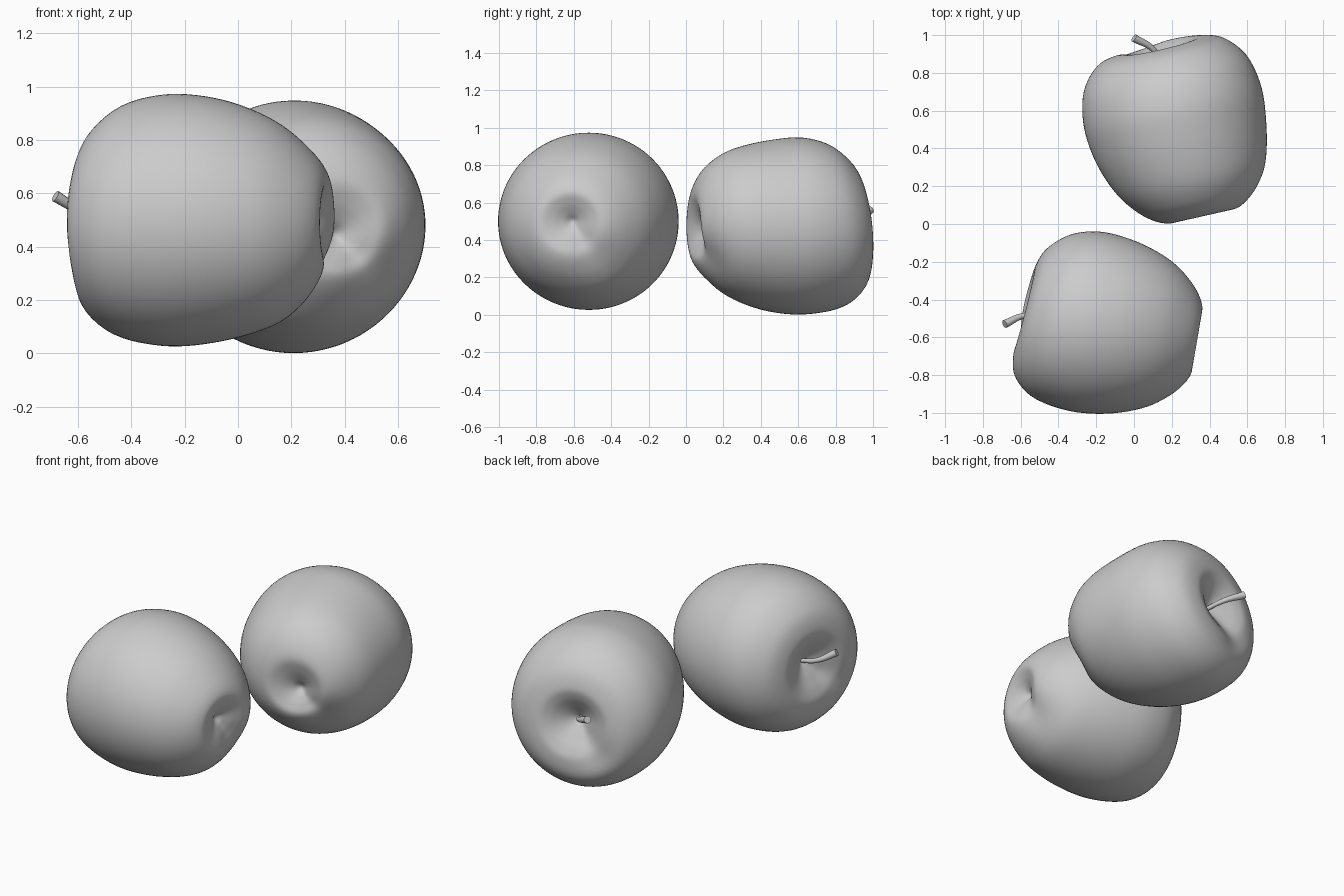
import bpy, bmesh, math
from mathutils import Vector

if "Cube" in bpy.data.objects:
    bpy.data.objects.remove(bpy.data.objects["Cube"])

# half outline of the fruit: (position along core, radius), stem hollow to blossom hollow
PROFILE = [(.335, 0), (.355, .04), (.395, .10), (.432, .165), (.446, .235), (.41, .345),
           (.30, .44), (.14, .48), (-.02, .473), (-.17, .433), (-.31, .362),
           (-.43, .255), (-.482, .17), (-.47, .105), (-.438, .045), (-.41, 0)]
SEG = 96


def smooth_points(pts, n=5):
    """Catmull-Rom through the outline, mirrored at both poles."""
    flip = lambda p: (p[0], -p[1])
    p = [Vector(q) for q in [flip(pts[1])] + pts + [flip(pts[-2])]]
    out = []
    for i in range(1, len(p) - 2):
        a, b, c, d = p[i - 1:i + 3]
        for k in range(n):
            t = k / n
            out.append(.5 * (2 * b + (c - a) * t + (2 * a - 5 * b + 4 * c - d) * t * t
                             + (3 * b - a - 3 * c + d) * t ** 3))
    return out + [p[-2]]


def ease(t):
    t = min(max(t, 0), 1)
    return t * t * (3 - 2 * t)


def valley(ang, deg, r):
    """Soft radial groove running out of a hollow."""
    d = (ang - math.radians(deg) + math.pi) % math.tau - math.pi
    return math.exp(-(d / .55) ** 2) * ease(r / .16) * ease((.40 - r) / .2)


def apple(name, center, axis, tilt, bulge, bulge_deg, shift, grooves):
    """Body turned about axis. tilt slants the stem shoulder, bulge fattens one
    side of the blossom end, shift moves the blossom hollow, grooves = angles."""
    c, a = Vector(center), Vector(axis).normalized()
    side = Vector((abs(a.y), abs(a.x), 0)).normalized()
    up = Vector((0, 0, 1))
    bm = bmesh.new()

    def place(u, r, ang):
        t = ease(u / .4)
        if u < 0:
            lobe = (1 + math.cos(ang - math.radians(bulge_deg))) / 2
            grow = 1 + bulge * lobe * min(-u / .42, 1) ** 2
            move = ease(1 - r / .3) * ease((-u - .3) / .1)
            u += .035 * valley(ang, grooves[1], r) * ease((-u - .2) / .2)
        else:
            grow, move = 1, 0
            u -= .03 * valley(ang, grooves[0], r) * t
        v = r * grow * math.cos(ang) + shift[0] * move
        w = .982 * r * grow * math.sin(ang) + shift[1] * move
        u -= (tilt[0] * v + tilt[1] * w) * t
        return bm.verts.new(c + a * u + side * v + up * w)

    pts = smooth_points(PROFILE)
    rings = [[place(q.x, q.y, math.tau * j / SEG) for j in range(SEG)] for q in pts[1:-1]]
    for r0, r1 in zip(rings, rings[1:]):
        for j in range(SEG):
            k = (j + 1) % SEG
            bm.faces.new((r0[j], r0[k], r1[k], r1[j]))
    for ring, q in ((rings[0], pts[0]), (rings[-1], pts[-1])):
        pole = place(q.x, 0, 0)
        for j in range(SEG):
            bm.faces.new((pole, ring[j], ring[(j + 1) % SEG]))
    bmesh.ops.recalc_face_normals(bm, faces=bm.faces)
    me = bpy.data.meshes.new(name)
    bm.to_mesh(me)
    bm.free()
    me.polygons.foreach_set("use_smooth", [True] * len(me.polygons))
    bpy.context.collection.objects.link(bpy.data.objects.new(name, me))


def stem(name, path):
    """Curved stalk, a little thicker at its tip."""
    cu = bpy.data.curves.new(name, 'CURVE')
    cu.dimensions = '3D'
    cu.bevel_depth = .02
    cu.bevel_resolution = 4
    cu.use_fill_caps = True
    sp = cu.splines.new('BEZIER')
    sp.bezier_points.add(len(path) - 1)
    for bp, p, rad in zip(sp.bezier_points, path, (.6, .75, 1.1)):
        bp.co = p
        bp.radius = rad
        bp.handle_left_type = bp.handle_right_type = 'AUTO'
    bpy.context.collection.objects.link(bpy.data.objects.new(name, cu))


# front apple, stem pointing left
apple("front_apple", (-.143, -.535, .5), (-.985, .17, 0), (.08, .04),
      .12, -90, (0, 0), (225, -60))
stem("front_stem", [(-.45, -.483, .495), (-.58, -.485, .53), (-.685, -.53, .59)])

# rear apple, stem pointing back
apple("rear_apple", (.23, .507, .475), (-.22, .975, 0), (0, .10),
      .22, 40, (.045, -.03), (235, -45))
stem("rear_stem", [(.158, .81, .475), (.105, .92, .51), (.0, .985, .56)])
